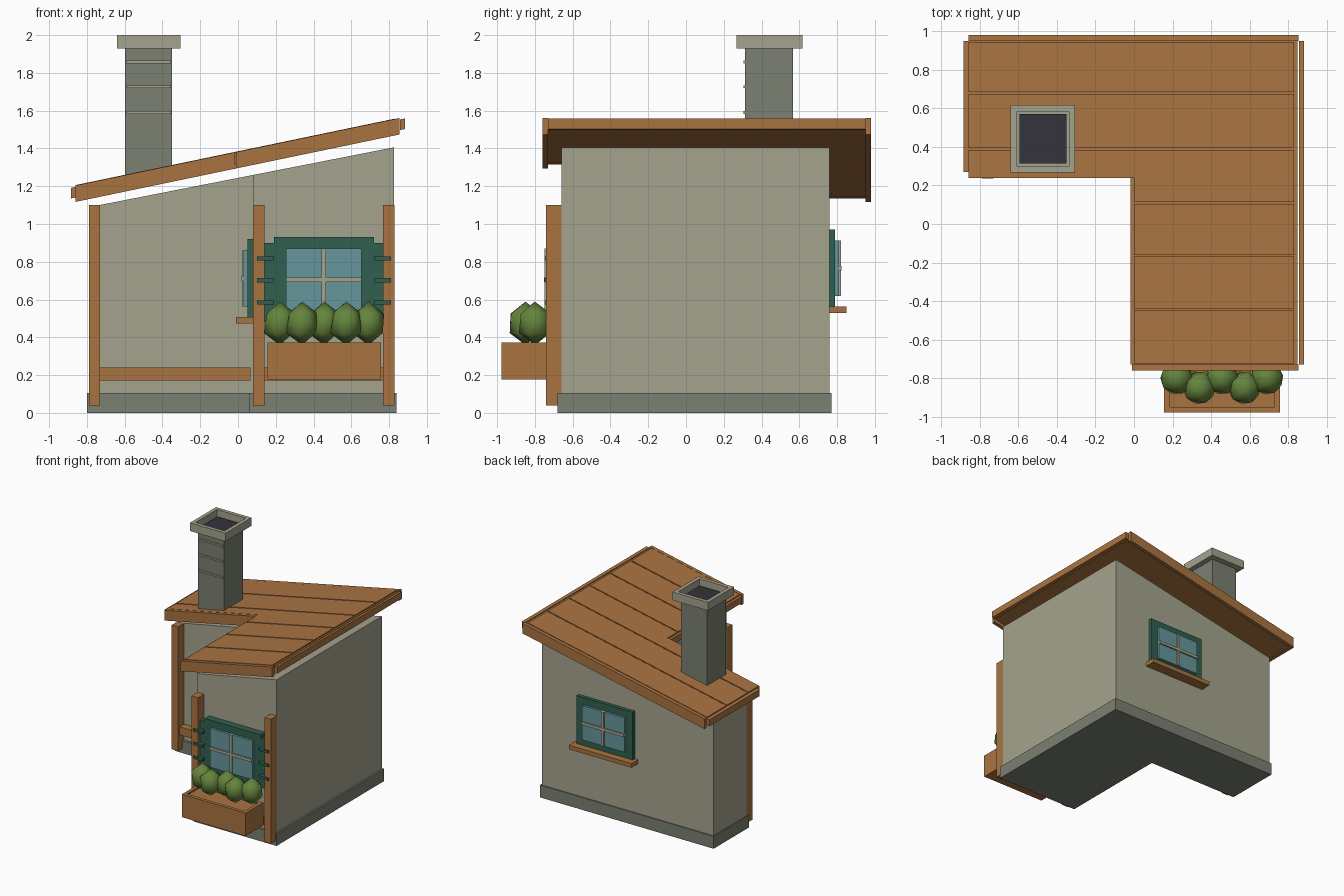
import bpy, bmesh, math
from mathutils import Matrix, Vector

cube = bpy.data.objects.get("Cube")
if cube:
    bpy.data.objects.remove(cube, do_unlink=True)


def material(name, hex_code):
    rgb = [int(hex_code[i:i + 2], 16) / 255 for i in (0, 2, 4)]
    col = [c / 12.92 if c < 0.04045 else ((c + 0.055) / 1.055) ** 2.4 for c in rgb] + [1]
    m = bpy.data.materials.new(name)
    m.use_nodes = True
    m.diffuse_color = col
    m.node_tree.nodes["Principled BSDF"].inputs["Base Color"].default_value = col
    return m


PLASTER = material("plaster", "a5a48f")
STONE = material("grey stone", "7b8072")
WOOD = material("warm wood", "aa7441")
GREEN = material("painted green", "30604f")
GLASS = material("window glass", "66979c")
LEAF = material("leaf green", "64843d")
SOOT = material("dark soot", "34333b")


def finish(name, bm, mat, matrix=None):
    bmesh.ops.recalc_face_normals(bm, faces=bm.faces[:])
    if matrix:
        bm.transform(matrix)
    me = bpy.data.meshes.new(name)
    bm.to_mesh(me)
    bm.free()
    me.materials.append(mat)
    ob = bpy.data.objects.new(name, me)
    bpy.context.collection.objects.link(ob)
    return ob


def prism(name, pts, z0, z1, mat, slope0=0, slope1=0, matrix=None, well=None):
    """Upright prism whose bottom and top may slope along x; well = (rim, depth) sinks the top."""
    bm = bmesh.new()
    low = [bm.verts.new((x, y, z0 + slope0 * x)) for x, y in pts]
    top = [bm.verts.new((x, y, z1 + slope1 * x)) for x, y in pts]
    bm.faces.new(low)
    lid = bm.faces.new(top)
    for i in range(len(pts)):
        j = (i + 1) % len(pts)
        bm.faces.new((low[i], low[j], top[j], top[i]))
    if well:
        bmesh.ops.recalc_face_normals(bm, faces=bm.faces[:])
        bmesh.ops.inset_region(bm, faces=[lid], thickness=well[0])
        inner = bmesh.ops.extrude_face_region(bm, geom=[lid])
        bmesh.ops.delete(bm, geom=[lid], context='FACES_ONLY')
        verts = [v for v in inner["geom"] if isinstance(v, bmesh.types.BMVert)]
        bmesh.ops.translate(bm, verts=verts, vec=Vector((0, 0, -well[1])))
    return finish(name, bm, mat, matrix)


def box(name, xs, ys, zs, mat, slope=0, **kw):
    (a, b), (c, d) = xs, ys
    return prism(name, [(a, c), (b, c), (b, d), (a, d)], *zs, mat, slope, slope, **kw)


def ell(x0, x1, x2, y0, y1, y2):
    return [(x0, y1), (x1, y1), (x1, y0), (x2, y0), (x2, y2), (x0, y2)]


# Foundation and walls
prism("foundation", ell(-0.80, 0.06, 0.84, -0.68, 0.295, 0.77), 0, 0.105, STONE)
prism("walls", ell(-0.79, 0.08, 0.825, -0.66, 0.315, 0.76), 0.1, 1.244, PLASTER, 0, 0.196)

# Sloping roof with planks and edge boards
S = 0.208
R = 1.383
prism("roof_slab", ell(-0.86, 0, 0.85, -0.73, 0.27, 0.95), R - 0.06, R - 0.008, WOOD, S, S)
seams = [-0.73, -0.445, -0.165, 0.11, 0.39, 0.68, 0.95]
for lo, hi in zip(seams, seams[1:]):
    a, b, top = lo + 0.005, hi - 0.005, (R - 0.01, R + 0.002)
    if lo < 0.27 < hi:
        prism("roof_plank", ell(-0.86, 0, 0.83, a, 0.27, b), *top, WOOD, S, S)
    else:
        box("roof_plank", (0 if hi < 0.27 else -0.86, 0.83), (a, b), top, WOOD, S)
fascia = (R - 0.087, R)
box("back_fascia", (-0.86, 0.855), (0.95, 0.98), fascia, WOOD, S)
box("porch_fascia", (-0.86, 0), (0.24, 0.27), fascia, WOOD, S)
box("front_fascia", (-0.01, 0.855), (-0.76, -0.73), fascia, WOOD, S)
edge = (R - 0.064, R - 0.008)
box("left_edge_board", (-0.885, -0.86), (0.27, 0.95), edge, WOOD, S)
box("inner_edge_board", (-0.018, 0), (-0.73, 0.24), edge, WOOD, S)
box("right_edge_board", (0.857, 0.883), (-0.73, 0.95), edge, WOOD, S)

# Chimney
box("chimney", (-0.597, -0.35), (0.313, 0.567), (1.235, 1.935), STONE)
box("chimney_cap", (-0.64, -0.305), (0.267, 0.617), (1.93, 2.0), PLASTER, well=(0.045, 0.06))
box("chimney_flue", (-0.594, -0.351), (0.313, 0.571), (1.938, 1.948), SOOT)
for z in (1.59, 1.727, 1.858):
    box("chimney_band", (-0.59, -0.355), (0.304, 0.32), (z - 0.007, z + 0.007), PLASTER)

# Timber posts and rails
for x, y in ((-0.79, 0.235), (0.08, -0.74), (0.768, -0.74)):
    box("post", (x, x + 0.06), (y, y + 0.08), (0.04, 1.1), WOOD)
box("porch_rail", (-0.73, 0.065), (0.255, 0.315), (0.172, 0.24), WOOD)
box("front_rail", (0.14, 0.768), (-0.72, -0.66), (0.172, 0.24), WOOD)


# Windows, built facing -y and turned into place
def window(prefix, loc, angle, z0, z1, sill):
    m = Matrix.Translation((*loc, 0)) @ Matrix.Rotation(angle, 4, 'Z')
    g0, g1 = z0 + 0.058, z1 - 0.06
    mid = (g0 + g1) / 2
    box(prefix + "_frame", (-0.265, 0.265), (-0.03, 0.03), (z0, z1), GREEN, matrix=m)
    box(prefix + "_glass", (-0.2, 0.2), (-0.05, 0), (g0, g1), GLASS, matrix=m)
    box(prefix + "_upright_bar", (-0.012, 0.012), (-0.06, 0), (g0, g1), PLASTER, matrix=m)
    box(prefix + "_cross_bar", (-0.2, 0.2), (-0.062, 0), (mid - 0.012, mid + 0.012), PLASTER, matrix=m)
    if sill:
        box(prefix + "_sill", (-0.295, 0.295), (-0.09, 0), (z0 - 0.033, z0 + 0.002), WOOD, matrix=m)


window("front_window", (0.455, -0.69), 0, 0.48, 0.93, False)
window("back_window", (0.215, 0.76), math.pi, 0.562, 0.972, True)
window("side_window", (0.08, -0.17), -math.pi / 2, 0.505, 0.92, True)

# Shutters and hinge bars beside the front window
for side in (-1, 1):
    def span(a, b):
        return sorted((0.455 + side * a, 0.455 + side * b))
    box("shutter", span(0.262, 0.315), (-0.715, -0.66), (0.48, 0.9), GREEN)
    for z in (0.585, 0.702, 0.818):
        box("hinge_bar", span(0.265, 0.355), (-0.75, -0.7), (z - 0.011, z + 0.011), GREEN)

# Planter with bushes
box("planter", (0.155, 0.757), (-0.978, -0.74), (0.177, 0.372), WOOD, well=(0.04, 0.015))
for i in range(5):
    bm = bmesh.new()
    bmesh.ops.create_icosphere(bm, subdivisions=1, radius=1)
    place = Matrix.Translation((0.222 + 0.117 * i, -0.8 - 0.05 * (i % 2), 0.474))
    m = place @ Matrix.Rotation(i * 1.3, 4, 'Z') @ Matrix.Diagonal((0.095, 0.095, 0.115, 1))
    bush = finish("bush", bm, LEAF, m)
    for p in bush.data.polygons:
        p.use_smooth = True
